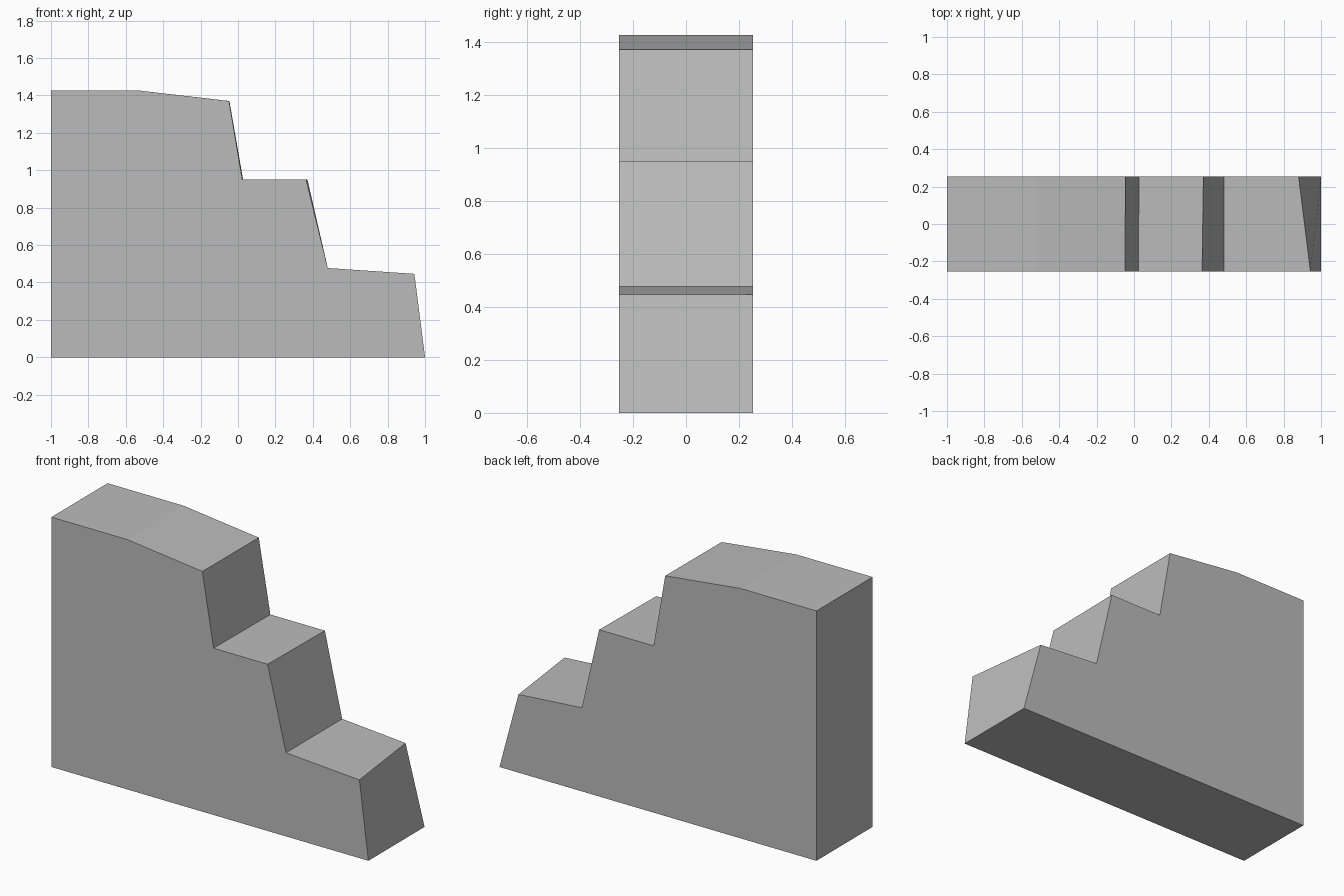
import bpy
import bmesh

if "Cube" in bpy.data.objects:
    bpy.data.objects.remove(bpy.data.objects["Cube"])

HALF_WIDTH = 0.253

# Side profile: (x at front, x at back, z); the last tread and riser are skewed
PROFILE = [
    (-1.0, -1.0, 0.0),
    (1.0, 1.0, 0.0),
    (0.943, 0.88, 0.446),
    (0.48, 0.48, 0.477),
    (0.364, 0.371, 0.951),
    (0.023, 0.027, 0.951),
    (-0.048, -0.046, 1.37),
    (-0.52, -0.52, 1.425),
    (-1.0, -1.0, 1.425),
]

stone = bpy.data.materials.new("grey stone")
stone.diffuse_color = (0.5, 0.5, 0.5, 1.0)
stone.use_nodes = True
stone.node_tree.nodes["Principled BSDF"].inputs["Base Color"].default_value = stone.diffuse_color

# Stepped block: two end faces joined by side strips
bm = bmesh.new()
front = [bm.verts.new((xf, -HALF_WIDTH, z)) for xf, xb, z in PROFILE]
back = [bm.verts.new((xb, HALF_WIDTH, z)) for xf, xb, z in PROFILE]
bm.faces.new(front)
bm.faces.new(list(reversed(back)))
for i in range(len(PROFILE)):
    j = (i + 1) % len(PROFILE)
    bm.faces.new((front[j], front[i], back[i], back[j]))
bmesh.ops.recalc_face_normals(bm, faces=bm.faces)

mesh = bpy.data.meshes.new("stepped_block")
bm.to_mesh(mesh)
bm.free()
mesh.materials.append(stone)
block = bpy.data.objects.new("stepped_block", mesh)
bpy.context.collection.objects.link(block)
